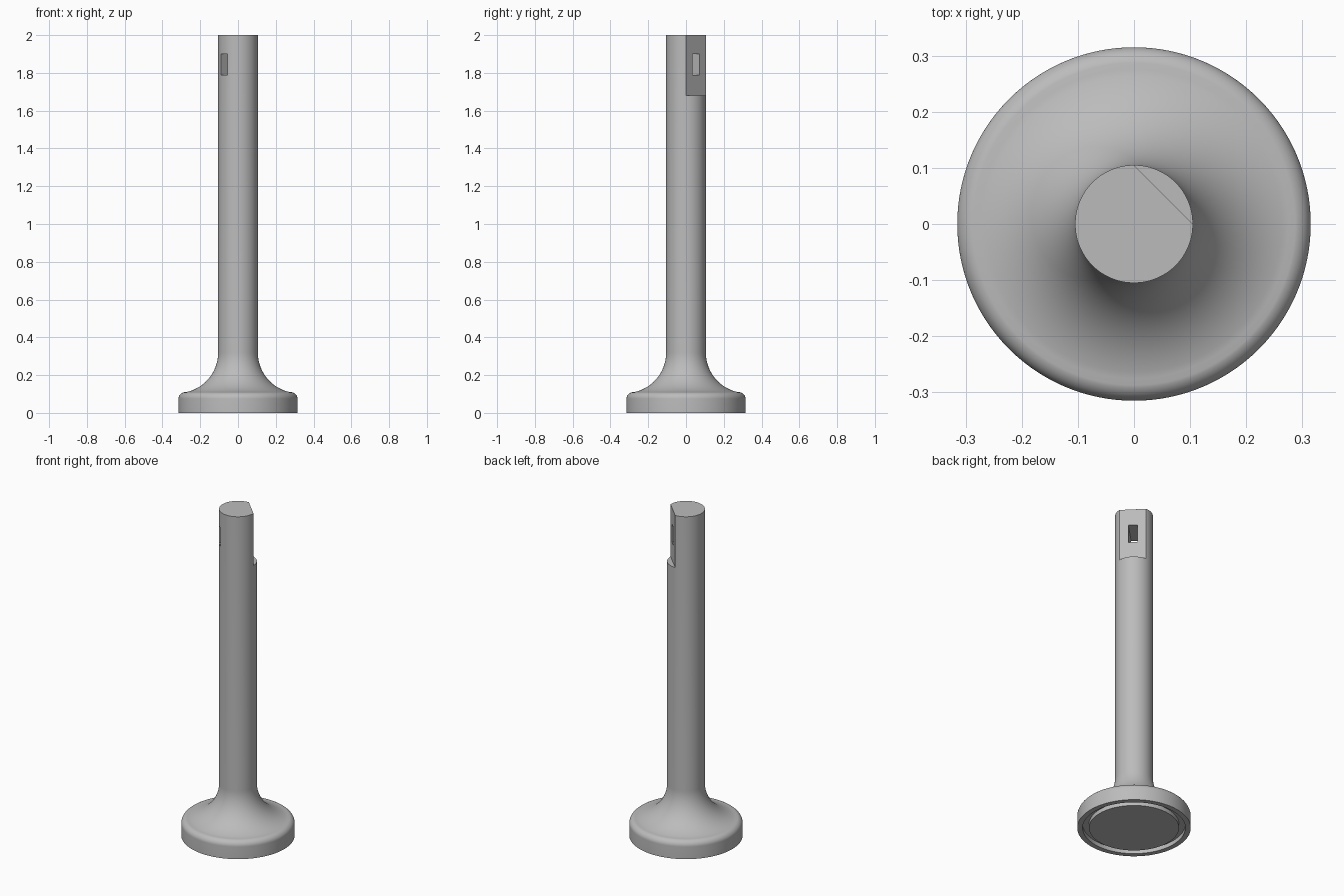
import bpy
import bmesh
from math import sin, cos, pi, radians
from mathutils import Matrix

cube = bpy.data.objects.get("Cube")
if cube:
    bpy.data.objects.remove(cube, do_unlink=True)

BASE_R, STEM_R, HEIGHT = 0.315, 0.105, 2.0

grey = bpy.data.materials.new("light_grey")
grey.use_nodes = True
colour = (0.5, 0.5, 0.5, 1)
grey.diffuse_color = colour
grey.node_tree.nodes["Principled BSDF"].inputs["Base Color"].default_value = colour


def arc(cx, cz, r, start, end, steps):
    """Points on an arc in the profile plane, angles in degrees."""
    angles = [radians(start + (end - start) * i / steps) for i in range(steps + 1)]
    return [(cx + r * cos(a), cz + r * sin(a)) for a in angles]


def add_object(name, bm):
    bmesh.ops.recalc_face_normals(bm, faces=bm.faces)
    mesh = bpy.data.meshes.new(name)
    bm.to_mesh(mesh)
    bm.free()
    mesh.materials.append(grey)
    obj = bpy.data.objects.new(name, mesh)
    bpy.context.collection.objects.link(obj)
    return obj


def lathe(name, profile, segments=128):
    """Spin a profile that starts and ends on the z axis."""
    bm = bmesh.new()
    verts = [bm.verts.new((r, 0, z)) for r, z in profile]
    edges = [bm.edges.new(pair) for pair in zip(verts, verts[1:])]
    bmesh.ops.spin(bm, geom=verts + edges, cent=(0, 0, 0), axis=(0, 0, 1),
                   angle=2 * pi, steps=segments)
    bmesh.ops.remove_doubles(bm, verts=bm.verts, dist=0.00001)
    return add_object(name, bm)


def diagonal_box(name, size, distance, z):
    """Box turned to face the back left corner, centred at a distance along it."""
    bm = bmesh.new()
    place = (Matrix.Rotation(pi / 4, 4, "Z") @ Matrix.Translation((distance, 0, z))
             @ Matrix.Diagonal((*size, 1)))
    bmesh.ops.create_cube(bm, size=1, matrix=place)
    return add_object(name, bm)


def cut(target, cutter):
    mod = target.modifiers.new("cut", "BOOLEAN")
    mod.operation = "DIFFERENCE"
    mod.solver = "EXACT"
    mod.object = cutter
    bpy.ops.object.modifier_apply(modifier=mod.name)
    bpy.data.objects.remove(cutter, do_unlink=True)


# Stamp body: ring groove underneath, rounded rim, flared neck, straight stem
groove = [(0, 0), (0.25, 0), (0.25, 0.025), (0.285, 0.025), (0.285, 0)]
rim = [(BASE_R, 0)] + arc(BASE_R - 0.035, 0.075, 0.035, 0, 78, 10)
neck = arc(0.32, 0.32, 0.215, 258, 180, 24)
stem = [(STEM_R, HEIGHT), (0, HEIGHT)]
body = lathe("stamp_body", groove + rim + neck + stem)

bpy.context.view_layer.objects.active = body
body.select_set(True)

# Flat notch at the top of the stem
flat = STEM_R / 2 ** 0.5
cut(body, diagonal_box("notch_cutter", (0.2, 0.4, 0.64), flat + 0.1, HEIGHT))

# Cord slot through the flat
cut(body, diagonal_box("slot_cutter", (0.5, 0.05, 0.11), 0, 1.845))

bpy.ops.object.shade_smooth_by_angle(angle=radians(30))
